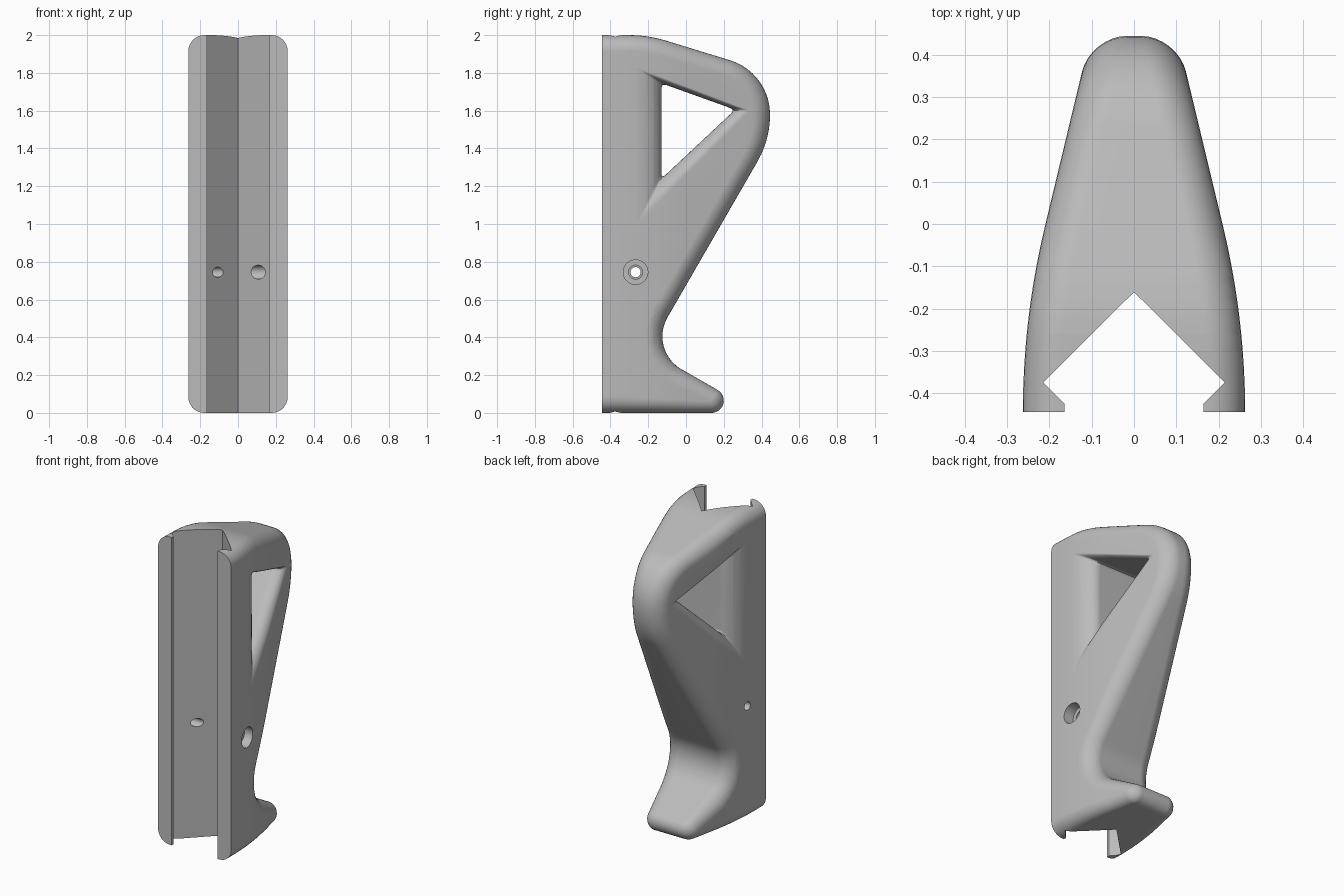
import bpy, bmesh, math
from mathutils import Vector

if "Cube" in bpy.data.objects:
    bpy.data.objects.remove(bpy.data.objects["Cube"], do_unlink=True)

FRONT, FILLET, STEPS = -0.445, 0.085, 8

grey = bpy.data.materials.new("light grey plastic")
grey.use_nodes = True
grey.diffuse_color = (0.5, 0.5, 0.5, 1)
grey.node_tree.nodes["Principled BSDF"].inputs["Base Color"].default_value = (0.5, 0.5, 0.5, 1)


def arc(cy, cz, r, a0, a1, n, fillet=FILLET, side=1):
    """Profile points with outward normals and the fillet radius."""
    out = []
    for i in range(n + 1):
        a = math.radians(a0 + (a1 - a0) * i / n)
        d = Vector((math.cos(a), math.sin(a)))
        out.append((Vector((cy, cz)) + d * r, d * side, fillet))
    return out


def rounded(corners, d, n=4):
    """Polygon with each corner replaced by a short curve."""
    pts = []
    for i, c in enumerate(corners):
        c = Vector(c)
        a = c + (Vector(corners[i - 1]) - c).normalized() * d
        b = c + (Vector(corners[(i + 1) % len(corners)]) - c).normalized() * d
        for k in range(n + 1):
            t = k / n
            pts.append(a * (1 - t) ** 2 + c * 2 * t * (1 - t) + b * t * t)
    return pts


def half_width(y):
    """Plan outline: curved near the front, straight taper behind."""
    return 0.263 - 0.27 * (y - FRONT) ** 2 if y < 0 else 0.2095 - 0.24 * y


def finish(name, bm):
    bmesh.ops.recalc_face_normals(bm, faces=bm.faces[:])
    mesh = bpy.data.meshes.new(name)
    bm.to_mesh(mesh)
    bm.free()
    mesh.materials.append(grey)
    ob = bpy.data.objects.new(name, mesh)
    bpy.context.collection.objects.link(ob)
    return ob


# Side profile: toe, throat, back bulge, sloping shoulder
profile = [(Vector((FRONT, 0)), Vector((0, -1)), FILLET)]
profile += arc(0.135, 0.065, 0.065, -90, 60, 12, fillet=0.063)
profile += arc(0.075, 0.405, 0.2, 240, 150, 14, side=-1)
profile += arc(-0.055, 1.58, 0.5, -30, 0, 6)
profile += arc(0.145, 1.58, 0.3, 8, 73, 10)
profile += arc(-0.3, 1.344, 0.656, 73, 90, 5)
profile += [(Vector((FRONT, 2)), Vector((0, 1)), FILLET)]

# Triangular window: through hole and its flared mouth
hole = rounded([(-0.13, 1.24), (0.26, 1.605), (-0.13, 1.745)], 0.03)
mouth = rounded([(-0.26, 1.0), (0.34, 1.6), (-0.27, 1.83)], 0.01)

# Cross-section steps from the +x side, over the fillet, to the -x side
angles = [math.pi / 2 * (1 - i / STEPS) for i in range(STEPS + 1)]
section = [(1, a) for a in angles] + [(-1, a) for a in reversed(angles)]

bm = bmesh.new()
shell, tunnel = [], []
for s, a in section:
    inset, drop = 1 - math.cos(a), 1 - math.sin(a)
    ring = []
    for p, nrm, r in profile:
        q = p - nrm * r * inset
        ring.append(bm.verts.new((s * (1 - r * drop), q.x, q.y)))
    shell.append(ring)
    loop = []
    for h, m in zip(hole, mouth):
        q = h.lerp(m, inset)
        loop.append(bm.verts.new((s * (1 - FILLET * drop), q.x, q.y)))
    tunnel.append(loop)

for j in range(len(section) - 1):
    A, B = shell[j], shell[j + 1]
    for i in range(len(A) - 1):
        bm.faces.new((A[i], A[i + 1], B[i + 1], B[i]))
    A, B = tunnel[j], tunnel[j + 1]
    for i in range(len(A)):
        bm.faces.new((A[i - 1], A[i], B[i], B[i - 1]))
bm.faces.new([r[0] for r in shell] + [r[-1] for r in reversed(shell)])

# Side walls, filled around the window
for j in (0, -1):
    edges = []
    for loop in (shell[j], tunnel[j]):
        edges += [bm.edges.get((loop[i - 1], loop[i])) for i in range(len(loop))]
    bmesh.ops.triangle_fill(bm, edges=edges, normal=(1, 0, 0), use_beauty=True)

# Slice into strips, then bend the sides to the plan outline
for i in range(10):
    bmesh.ops.bisect_plane(bm, geom=bm.verts[:] + bm.edges[:] + bm.faces[:],
                           plane_co=(0, -i * 0.043, 0), plane_no=(0, 1, 0))
for v in bm.verts:
    v.co.x = math.copysign(abs(v.co.x) - 1 + half_width(v.co.y), v.co.x)
bmesh.ops.triangulate(bm, faces=bm.faces[:])
body = finish("hook_body", bm)

# Undercut V channel down the front
right = [(0.165, -0.6), (0.165, -0.425), (0.215, -0.375)]
outline = right + [(0, -0.161)] + [(-x, y) for x, y in reversed(right)]
bm = bmesh.new()
face = bm.faces.new([bm.verts.new((x, y, -0.1)) for x, y in outline])
ext = bmesh.ops.extrude_face_region(bm, geom=[face])["geom"]
bmesh.ops.translate(bm, vec=(0, 0, 2.2), verts=[e for e in ext if isinstance(e, bmesh.types.BMVert)])
cutters = [finish("channel_cutter", bm)]

# Screw hole: small bore on one side, larger bore and counterbore on the other
for name, r, x0, x1 in (("small_bore", 0.027, -0.4, 0.0),
                        ("large_bore", 0.037, 0.0, 0.4),
                        ("counterbore", 0.065, 0.19, 0.4)):
    bpy.ops.mesh.primitive_cylinder_add(vertices=40, radius=r, depth=x1 - x0,
                                        location=((x0 + x1) / 2, -0.267, 0.745),
                                        rotation=(0, math.pi / 2, 0))
    cutter = bpy.context.object
    cutter.name = name + "_cutter"
    cutter.data.materials.append(grey)
    cutters.append(cutter)

bpy.ops.object.select_all(action="DESELECT")
bpy.context.view_layer.objects.active = body
body.select_set(True)
for cutter in cutters:
    cutter.hide_render = True
    mod = body.modifiers.new("cut", "BOOLEAN")
    mod.operation, mod.solver, mod.object = "DIFFERENCE", "EXACT", cutter
    bpy.ops.object.modifier_apply(modifier=mod.name)
    bpy.data.objects.remove(cutter, do_unlink=True)

bpy.ops.object.shade_smooth_by_angle(angle=math.radians(30))
normals = body.modifiers.new("weighted_normals", "WEIGHTED_NORMAL")
normals.keep_sharp = True
